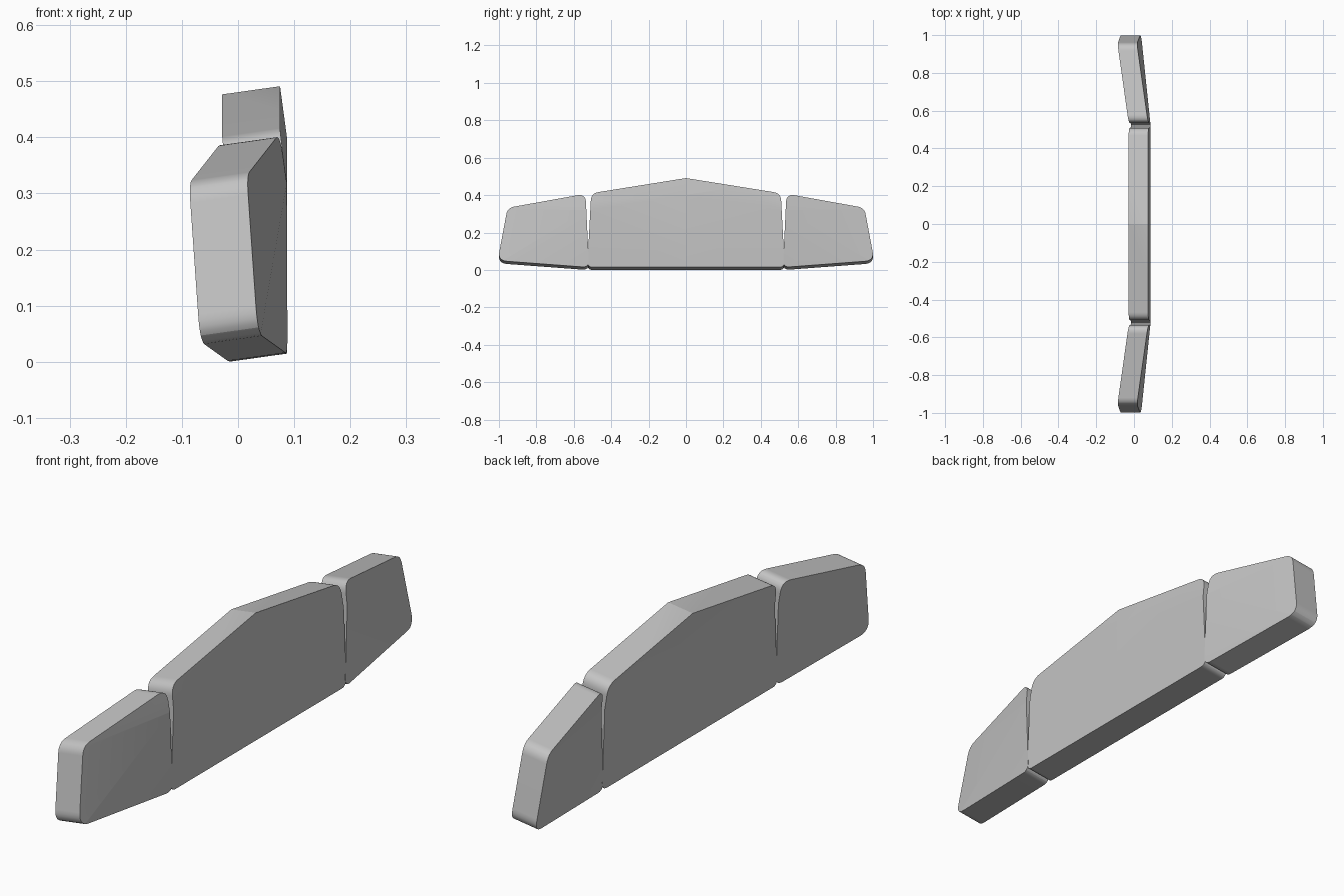
import bpy, bmesh, math
from mathutils import Vector

cube = bpy.data.objects.get("Cube")
if cube:
    bpy.data.objects.remove(cube, do_unlink=True)

# One plain grey for every panel
grey = bpy.data.materials.new("plain_grey")
grey.use_nodes = True
colour = (0.55, 0.55, 0.55, 1)
grey.diffuse_color = colour
grey.node_tree.nodes["Principled BSDF"].inputs["Base Color"].default_value = colour

THICKNESS = Vector((-0.103, 0, -0.0145))  # slanted extrusion towards the back
OUTER_X = 0.087


def rounded(corners, steps=8):
    """Round each (y, z, cut) corner with a short curve."""
    points = []
    for i, (y, z, cut) in enumerate(corners):
        p = Vector((y, z))
        if not cut:
            points.append(p)
            continue
        before = Vector(corners[i - 1][:2])
        after = Vector(corners[(i + 1) % len(corners)][:2])
        a = p + (before - p).normalized() * cut
        b = p + (after - p).normalized() * cut
        for k in range(steps + 1):
            t = k / steps
            points.append(a * (1 - t) ** 2 + p * 2 * t * (1 - t) + b * t ** 2)
    return points


def plane_height(a, b, c):
    """Return x as a function of (y, z) on the plane through three points."""
    n = (b - a).cross(c - a)
    return lambda y, z: a.x - (n.y * (y - a.y) + n.z * (z - a.z)) / n.x


def make_panel(name, corners, folds, height, side=1):
    """Flat outline, creased along folds, then given thickness."""
    bm = bmesh.new()
    bm.faces.new([bm.verts.new((0, p.x, p.y)) for p in rounded(corners)])
    for start, end in folds:
        along = Vector((0, end[0] - start[0], end[1] - start[1]))
        bmesh.ops.bisect_plane(bm, geom=bm.verts[:] + bm.edges[:] + bm.faces[:],
                               plane_co=(0, *start),
                               plane_no=along.cross(Vector((1, 0, 0))))
    for v in bm.verts:
        v.co.x = height(v.co.y, v.co.z)
        v.co.y *= side
    # Copy the face backwards and wall in the rim
    rim = [e for e in bm.edges if e.is_boundary]
    copy = bmesh.ops.duplicate(bm, geom=bm.verts[:] + bm.edges[:] + bm.faces[:])
    twin = copy["vert_map"]
    for e in rim:
        a, b = e.verts
        bm.faces.new((a, b, twin[b], twin[a]))
    bmesh.ops.translate(bm, vec=THICKNESS,
                        verts=[g for g in copy["geom"] if isinstance(g, bmesh.types.BMVert)])
    bmesh.ops.recalc_face_normals(bm, faces=bm.faces[:])
    mesh = bpy.data.meshes.new(name)
    bm.to_mesh(mesh)
    bm.free()
    mesh.materials.append(grey)
    obj = bpy.data.objects.new(name, mesh)
    bpy.context.collection.objects.link(obj)
    bpy.ops.object.select_all(action='DESELECT')
    obj.select_set(True)
    bpy.context.view_layer.objects.active = obj
    bpy.ops.object.shade_smooth_by_angle(angle=math.radians(15))
    weighted = obj.modifiers.new("even_shading", 'WEIGHTED_NORMAL')
    weighted.keep_sharp = True
    return obj


# Centre panel: peaked top whose upper band leans back
PEAK, SLOPE, BAND = 0.491, 0.16, 0.09
fold_peak = PEAK - BAND


def centre_height(y, z):
    return OUTER_X - 0.135 * max(0, z - fold_peak + SLOPE * abs(y))


shoulder = (0.507, PEAK - SLOPE * 0.507, 0.04)
foot = (0.528, 0.0145, 0.03)
mirrored = lambda c: (-c[0], c[1], c[2])
make_panel("centre_panel",
           [(0, PEAK, 0), shoulder, foot, mirrored(foot), mirrored(shoulder)],
           [((0, 0), (0, 1)),
            ((0, fold_peak), (1, fold_peak - SLOPE)),
            ((0, fold_peak), (-1, fold_peak - SLOPE))],
           centre_height)

# End panels: swept back, folded along a diagonal and below the top edge
inner_fold = Vector((OUTER_X, 0.53, 0.32))
inner_top = Vector((0.075, 0.535, 0.405))
inner_foot = Vector((OUTER_X, 0.53, 0.017))
outer_foot = Vector((0.04, 0.98, 0.048))
outer_top = Vector((0.016, 0.955, 0.327))
facets = [plane_height(inner_fold, inner_foot, outer_foot),
          plane_height(inner_fold, outer_foot, outer_top),
          plane_height(inner_fold, outer_top, inner_top)]
wing_outline = [(0.537, 0.407, 0.045), (0.954, 0.332, 0.035),
                (1.007, 0.05, 0.05), (0.519, 0.0135, 0.035)]

for name, side in (("front_end_panel", -1), ("rear_end_panel", 1)):
    make_panel(name, wing_outline,
               [(inner_fold.yz, outer_foot.yz), (inner_fold.yz, outer_top.yz)],
               lambda y, z: min(f(y, z) for f in facets), side)
